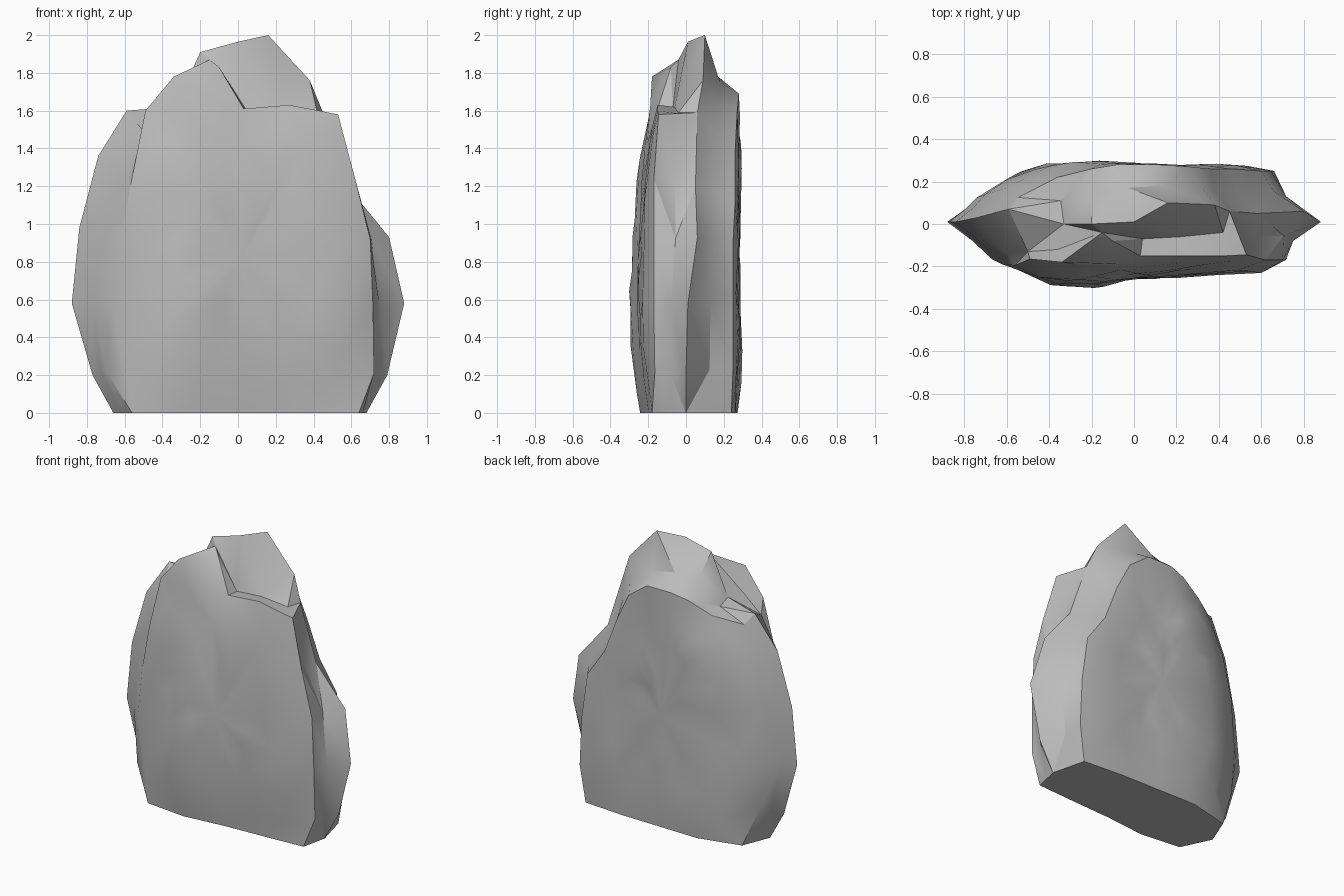
import bpy, bmesh, math, random

if "Cube" in bpy.data.objects:
    bpy.data.objects.remove(bpy.data.objects["Cube"])
random.seed(4)

# Outlines (x, z), from bottom left over the top to bottom right
FRONT = [(-.56, 0), (-.70, .22), (-.67, .58), (-.62, .93), (-.56, 1.25), (-.49, 1.60),
         (-.34, 1.78), (-.10, 1.83), (.03, 1.61), (.27, 1.63), (.43, 1.60), (.53, 1.58),
         (.62, 1.24), (.70, .92), (.715, .55), (.72, .21), (.64, 0)]
FRONT_Y = [-.21, -.13, -.165, -.19, -.195, -.165, -.18, -.08, -.15, -.15, -.15, -.145,
           -.17, -.17, -.17, -.165, -.18]
MID = [(-.66, 0), (-.77, .20), (-.88, .58), (-.84, .98), (-.74, 1.36), (-.59, 1.60),
       (-.33, 1.62), (-.20, 1.91), (0, 1.965), (.16, 2.0), (.38, 1.76), (.45, 1.59),
       (.58, 1.20), (.80, .93), (.88, .58), (.79, .20), (.68, 0)]
MID_Y = [0, 0, .01, .01, .03, .07, 0, 0, .01, .10, .09, .06, .05, .06, .01, 0, 0]
BACK = [(-.58, 0), (-.69, .28), (-.74, .65), (-.70, 1.0), (-.60, 1.28), (-.50, 1.46),
        (-.36, 1.58), (-.20, 1.66), (-.08, 1.69), (.11, 1.69), (.26, 1.58), (.36, 1.38),
        (.46, 1.12), (.60, .92), (.645, .60), (.66, .26), (.62, 0)]
BACK_Y = [.20, .15, .125, .14, .17, .18, .22, .26, .28, .28, .27, .26, .26, .25, .25, .25, .24]

# Depth envelopes of the two broad faces, by x and by height
FRONT_X = [(-.88, 0), (-.67, -.165), (-.42, -.285), (-.2, -.3), (0, -.262), (.6, -.225), (.72, -.17)]
FRONT_Z = [(0, .82), (.36, 1), (.6, 1), (1.2, .9), (1.65, .64), (1.85, .55)]
BACK_X = [(-.88, .05), (-.74, .125), (-.55, .245), (-.4, .285), (-.2, .3), (.18, .28), (.45, .285), (.66, .25)]
BACK_Z = [(0, .93), (.36, 1), (.75, .95), (1.0, .98), (1.7, .97)]


def lookup(keys, v):
    v = min(max(v, keys[0][0]), keys[-1][0])
    for (a, p), (b, q) in zip(keys, keys[1:]):
        if v <= b:
            return p + (q - p) * (v - a) / (b - a)


def close(points, kx=None, kz=None):
    """Add three points along the foot so that the ring is a loop."""
    a, b = points[-1], points[0]
    foot = []
    for t in (.25, .5, .75):
        x, y, z = (p + (q - p) * t for p, q in zip(a, b))
        foot.append((x, lookup(kx, x) * lookup(kz, 0) if kx else y, z))
    return points + foot


def ring(outline, depths, kx=None, kz=None):
    return close([(x, y, z) for (x, z), y in zip(outline, depths)], kx, kz)


def face_ring(loop, s, kx, kz):
    pts = []
    for x, _, z in loop:
        k = s + random.uniform(-.05, .05)
        px, pz = x * k, .8 + (z - .8) * k
        y = lookup(kx, px) * lookup(kz, pz) + random.uniform(-.008, .008)
        pts.append((px, y, pz))
    return pts


def between(a, b, t):
    """Slight groove between two layers, deeper on the right flank."""
    out = []
    for p, q in zip(a, b):
        x, y, z = (u + (v - u) * t for u, v in zip(p, q))
        if .02 < z < 1.5:
            x *= .94 if x > .3 else .985
        out.append((x, y, z))
    return out


# Layers of the slab from front to back
f = ring(FRONT, FRONT_Y, FRONT_X, FRONT_Z)
m = ring(MID, MID_Y)
b = ring(BACK, BACK_Y, BACK_X, BACK_Z)
fm, mb = between(f, m, .5), between(m, b, .5)
fm[4:7] = [(-.59, -.14, 1.25), (-.50, -.13, 1.49), (-.36, -.12, 1.62)]   # left step
fm[8:11] = [(.04, -.07, 1.61), (.22, -.06, 1.62), (.42, -.04, 1.59)]     # front ledge
mb[8:11] = [(-.03, .17, 1.78), (.14, .18, 1.75), (.32, .17, 1.63)]       # back ledge
layers = [face_ring(f, s, FRONT_X, FRONT_Z) for s in (.28, .55, .82)]
layers += [f, fm, m, mb, b]
layers += [face_ring(b, s, BACK_X, BACK_Z) for s in (.82, .55, .28)]

bm = bmesh.new()
rows = [[bm.verts.new(p) for p in layer] for layer in layers]
n = len(rows[0])
for r, s in zip(rows, rows[1:]):
    for i in range(n):
        j = (i + 1) % n
        bm.faces.new((r[i], r[j], s[j], s[i]))

# Close the middle of both broad faces
for loop, y in ((rows[0], -.255), (rows[-1], .28)):
    c = bm.verts.new((0, y, .8))
    for i in range(n):
        bm.faces.new((c, loop[i], loop[(i + 1) % n]))

bmesh.ops.triangulate(bm, faces=bm.faces[:])
bmesh.ops.recalc_face_normals(bm, faces=bm.faces[:])

mesh = bpy.data.meshes.new("rock_slab")
bm.to_mesh(mesh)
bm.free()
rock = bpy.data.objects.new("rock_slab", mesh)
bpy.context.collection.objects.link(rock)

stone = bpy.data.materials.new("grey stone")
stone.diffuse_color = (.5, .5, .5, 1)
stone.use_nodes = True
stone.node_tree.nodes["Principled BSDF"].inputs["Base Color"].default_value = stone.diffuse_color
mesh.materials.append(stone)

bpy.context.view_layer.objects.active = rock
rock.select_set(True)
bpy.ops.object.shade_smooth_by_angle(angle=math.radians(30))
